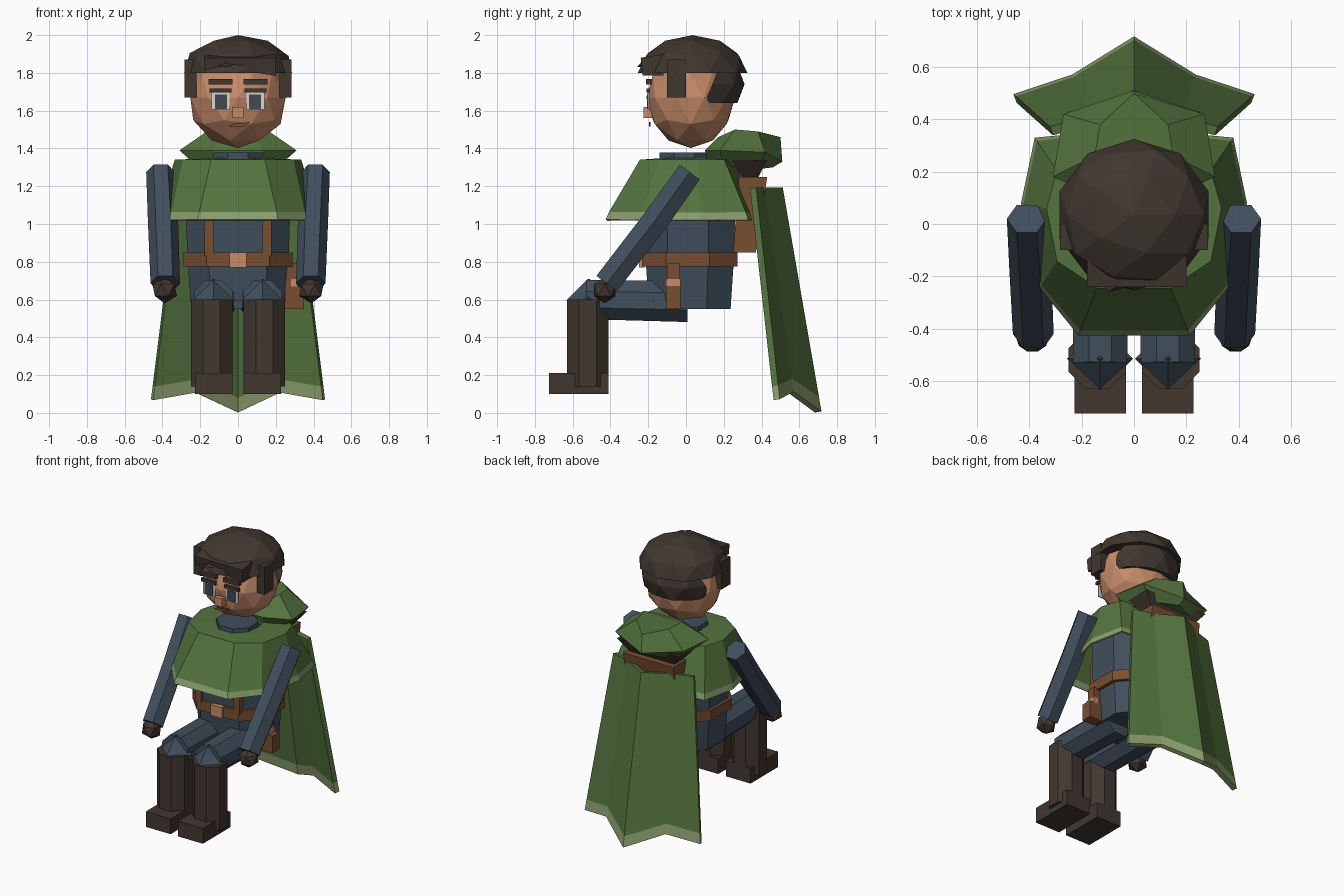
import bpy, bmesh, math
from mathutils import Vector, Matrix

if "Cube" in bpy.data.objects:
    bpy.data.objects.remove(bpy.data.objects["Cube"])


def lin(c):
    return ((c / 255 + 0.055) / 1.055) ** 2.4


def colour(name, r, g, b):
    m = bpy.data.materials.new(name)
    m.diffuse_color = (lin(r), lin(g), lin(b), 1)
    m.use_nodes = True
    m.node_tree.nodes["Principled BSDF"].inputs["Base Color"].default_value = m.diffuse_color
    return m


SKIN = colour("skin", 200, 140, 106)
HAIR = colour("dark_hair", 64, 55, 47)
GREEN = colour("cloak_green", 84, 116, 62)
TRIM = colour("pale_green_trim", 140, 158, 110)
BLUE = colour("slate_blue", 64, 78, 92)
LEATHER = colour("brown_leather", 120, 78, 48)
BOOT = colour("boot_brown", 66, 55, 48)
WHITE = colour("eye_white", 215, 215, 212)
IRIS = colour("iris_grey", 66, 72, 80)


def finish(name, bm, mats, mirror=False, thick=0, normals=True):
    if normals:
        bmesh.ops.recalc_face_normals(bm, faces=bm.faces[:])
    me = bpy.data.meshes.new(name)
    bm.to_mesh(me)
    bm.free()
    for m in mats:
        me.materials.append(m)
    ob = bpy.data.objects.new(name, me)
    bpy.context.collection.objects.link(ob)
    if mirror:
        ob.modifiers.new("mirror", 'MIRROR')
    if thick:
        s = ob.modifiers.new("thickness", 'SOLIDIFY')
        s.thickness = thick
        s.offset = 0
    return ob


def loft(name, rings, mats, caps=(True, True), closed=True, **kw):
    """Skin successive rings; one material per band when several are given."""
    if not isinstance(mats, list):
        mats = [mats]
    bm = bmesh.new()
    vs = [[bm.verts.new(p) for p in r] for r in rings]
    n = len(vs[0])
    for k in range(len(vs) - 1):
        for i in range(n if closed else n - 1):
            j = (i + 1) % n
            f = bm.faces.new((vs[k][i], vs[k][j], vs[k + 1][j], vs[k + 1][i]))
            f.material_index = min(k, len(mats) - 1)
    if caps[0]:
        bm.faces.new(vs[0])
    if caps[1]:
        bm.faces.new(vs[-1]).material_index = len(mats) - 1
    return finish(name, bm, mats, **kw)


def sym(half, z=None):
    """Full outline from its +x half, listed front to back."""
    pts = [(p[0], p[1], p[2] if z is None else z) for p in half]
    return pts + [(-x, y, h) for x, y, h in reversed(pts) if x > 0]


def box(name, lo, hi, mat, **kw):
    ring = lambda z: [(lo[0], lo[1], z), (hi[0], lo[1], z), (hi[0], hi[1], z), (lo[0], hi[1], z)]
    return loft(name, [ring(lo[2]), ring(hi[2])], mat, **kw)


def tube(name, pts, radii, n, mat, turn=0, **kw):
    pts = [Vector(p) for p in pts]
    v = (pts[-1] - pts[0]).cross(Vector((1, 0, 0))).normalized()
    rings = []
    for p, r in zip(pts, radii):
        a = [turn + 2 * math.pi * i / n for i in range(n)]
        rings.append([p + Vector((r * math.cos(t), 0, 0)) + v * r * math.sin(t) for t in a])
    return loft(name, rings, mat, **kw)


def ball(name, centre, radii, mat, sub=2, cuts=(), **kw):
    """Icosphere, cut by planes (point, normal): the normal side is removed."""
    bm = bmesh.new()
    bmesh.ops.create_icosphere(bm, subdivisions=sub, radius=1,
                               matrix=Matrix.Translation(centre) @ Matrix.Diagonal((*radii, 1)))
    for co, no in cuts:
        g = bm.verts[:] + bm.edges[:] + bm.faces[:]
        r = bmesh.ops.bisect_plane(bm, geom=g, plane_co=co, plane_no=no, clear_outer=True)
        edges = [e for e in r["geom_cut"] if isinstance(e, bmesh.types.BMEdge)]
        bmesh.ops.contextual_create(bm, geom=edges)
    return finish(name, bm, [mat], **kw)


# Head and face
ball("head", (0, 0.025, 1.67), (0.265, 0.235, 0.268), SKIN)
box("nose", (-0.03, -0.225, 1.56), (0.03, -0.17, 1.62), SKIN)
loft("mouth", [[(-0.055, y, 1.515), (0.03, y, 1.515), (0.065, y, 1.54), (-0.03, y, 1.53)]
               for y in (-0.197, -0.188)], LEATHER)
box("eye_white", (0.045, -0.2, 1.605), (0.14, -0.192, 1.705), WHITE, mirror=True)
box("iris", (0.058, -0.206, 1.61), (0.122, -0.199, 1.685), IRIS, mirror=True)
box("upper_lid", (0.035, -0.21, 1.695), (0.15, -0.19, 1.718), HAIR, mirror=True)
box("eyebrow", (0.03, -0.212, 1.738), (0.155, -0.18, 1.768), HAIR, mirror=True)

# Hair
ball("hair_cap", (0, 0.035, 1.8), (0.3, 0.29, 0.2), HAIR, cuts=[((0, 0, 1.8), (0, 0, -1))])
ball("back_hair", (0, 0.035, 1.74), (0.285, 0.275, 0.24), HAIR,
     cuts=[((0, 0, 1.64), (0, 0, -1)), ((0, 0, 1.82), (0, 0, 1)), ((0, 0.14, 1.74), (0, -1, 0.4))])
box("sideburn", (0.22, -0.1, 1.67), (0.283, 0.0, 1.87), HAIR, mirror=True)
loft("fringe", [[(x, -0.12, 1.9), (x, -0.24, 1.88), (x, -0.23, z), (x, -0.12, z)]
                for x, z in ((-0.18, 1.81), (-0.08, 1.84), (0.1, 1.8), (0.2, 1.785))], HAIR)
loft("front_tuft", [[(-0.12, -0.2, 1.83), (-0.1, -0.26, 1.83), (0.0, -0.2, 1.9)],
                    [(0.14, -0.14, 1.87), (0.15, -0.2, 1.86), (0.1, -0.14, 1.91)]], HAIR)

# Torso and collar
body = [(0.16, -0.22), (0.275, -0.1), (0.275, 0.12), (0.16, 0.26)]
scaled = lambda k, z: sym([(x * k, 0.02 + (y - 0.02) * k, 0) for x, y in body], z)
loft("torso", [scaled(0.9, 0.55), scaled(0.97, 0.8), scaled(1, 1.02), scaled(0.98, 1.32)], BLUE)
tube("collar", [(0, -0.01, 1.3), (0, -0.01, 1.378)], [0.145, 0.14], 8, BLUE, math.pi / 8)

# Belt, straps and pouch
loft("belt", [scaled(1.05, 0.775), scaled(1.05, 0.85)], LEATHER)
box("buckle", (-0.045, -0.248, 0.77), (0.045, -0.22, 0.85), SKIN)
box("chest_strap", (0.13, -0.236, 0.83), (0.178, -0.2, 1.1), LEATHER, mirror=True)
box("pouch", (0.25, -0.105, 0.55), (0.35, -0.03, 0.67), LEATHER)
box("pouch_strap", (0.25, -0.1, 0.67), (0.31, -0.035, 0.79), LEATHER)
box("pouch_clasp", (0.28, -0.107, 0.67), (0.315, -0.03, 0.71), SKIN)

# Backpack with bedroll
loft("backpack", [[(x, y, z) for x, y in ((-0.2, a), (0.2, a), (0.2, b), (-0.2, b))]
                  for z, a, b in ((0.85, 0.25, 0.37), (1.25, 0.28, 0.43))], LEATHER)
loft("hood_lining", [[(x, y, z) for x, y in ((-w, a), (w, a), (w, b), (-w, b))]
                     for z, w, a, b in ((1.24, 0.17, 0.3, 0.38), (1.34, 0.25, 0.24, 0.43))], HAIR)

# Shoulder mantle with pale hem
top = [(0.14, -0.24), (0.29, -0.14), (0.33, 0.06), (0.29, 0.2), (0.12, 0.26)]
low = [(0.21, -0.42), (0.355, -0.24), (0.425, 0.08), (0.375, 0.325), (0.15, 0.345)]


def mantle(t, z):
    return sym([(a[0] + (b[0] - a[0]) * t, a[1] + (b[1] - a[1]) * t, 0) for a, b in zip(top, low)], z)


neck = sym([(x * 0.42, y * 0.5, 0) for x, y in top], 1.342)
loft("shoulder_mantle", [neck, mantle(0, 1.335), mantle(0.9, 1.06), mantle(1, 1.02)],
     [GREEN, GREEN, TRIM], caps=(False, False), thick=0.014)

# Folded hood
loft("hood", [sym(r) for r in (
    [(0.12, 0.12, 1.32), (0.22, 0.2, 1.31), (0.2, 0.38, 1.29), (0, 0.46, 1.3)],
    [(0.13, 0.1, 1.39), (0.31, 0.18, 1.39), (0.27, 0.42, 1.38), (0, 0.51, 1.33)],
    [(0.1, 0.17, 1.46), (0.15, 0.26, 1.5), (0.13, 0.38, 1.49), (0, 0.5, 1.46)])], GREEN)

# Long cape with pointed pale hem
cape_top = sym([(0.315, 0.355, 1.19), (0.17, 0.4, 1.19), (0, 0.495, 1.19)])
cape_low = sym([(0.455, 0.48, 0.07), (0.23, 0.555, 0.11), (0, 0.7, 0.005)])
cape_hem = [Vector(a).lerp(Vector(b), 0.935) for a, b in zip(cape_top, cape_low)]
loft("cape", [cape_top, cape_hem, cape_low], [GREEN, TRIM], caps=(False, False),
     closed=False, thick=0.035)

# Arms and gloved hands
tube("arm", [(0.41, 0.02, 1.275), (0.397, -0.165, 1.015), (0.385, -0.42, 0.685)],
     [0.076, 0.08, 0.078], 6, BLUE, mirror=True)
ball("glove", (0.388, -0.43, 0.65), (0.072, 0.068, 0.07), BOOT, sub=1, mirror=True)

# Legs, knees and boots
tube("thigh", [(0.125, 0.01, 0.59), (0.13, -0.53, 0.6)], [0.118, 0.112], 8, BLUE, math.pi / 8, mirror=True)
loft("knee", [[(0.13 + dx * k, -0.515 + dy * k, z) for dx, dy in ((-0.127, 0), (0, -0.12), (0.127, 0), (0, 0.12))]
              for k, z in ((1, 0.595), (0.03, 0.71))], BLUE, mirror=True)
tube("boot_shaft", [(0.14, -0.52, 0.14), (0.14, -0.52, 0.6)], [0.119, 0.119], 8, BOOT, math.pi / 8, mirror=True)
box("boot_foot", (0.03, -0.725, 0.1), (0.228, -0.41, 0.21), BOOT, mirror=True)
